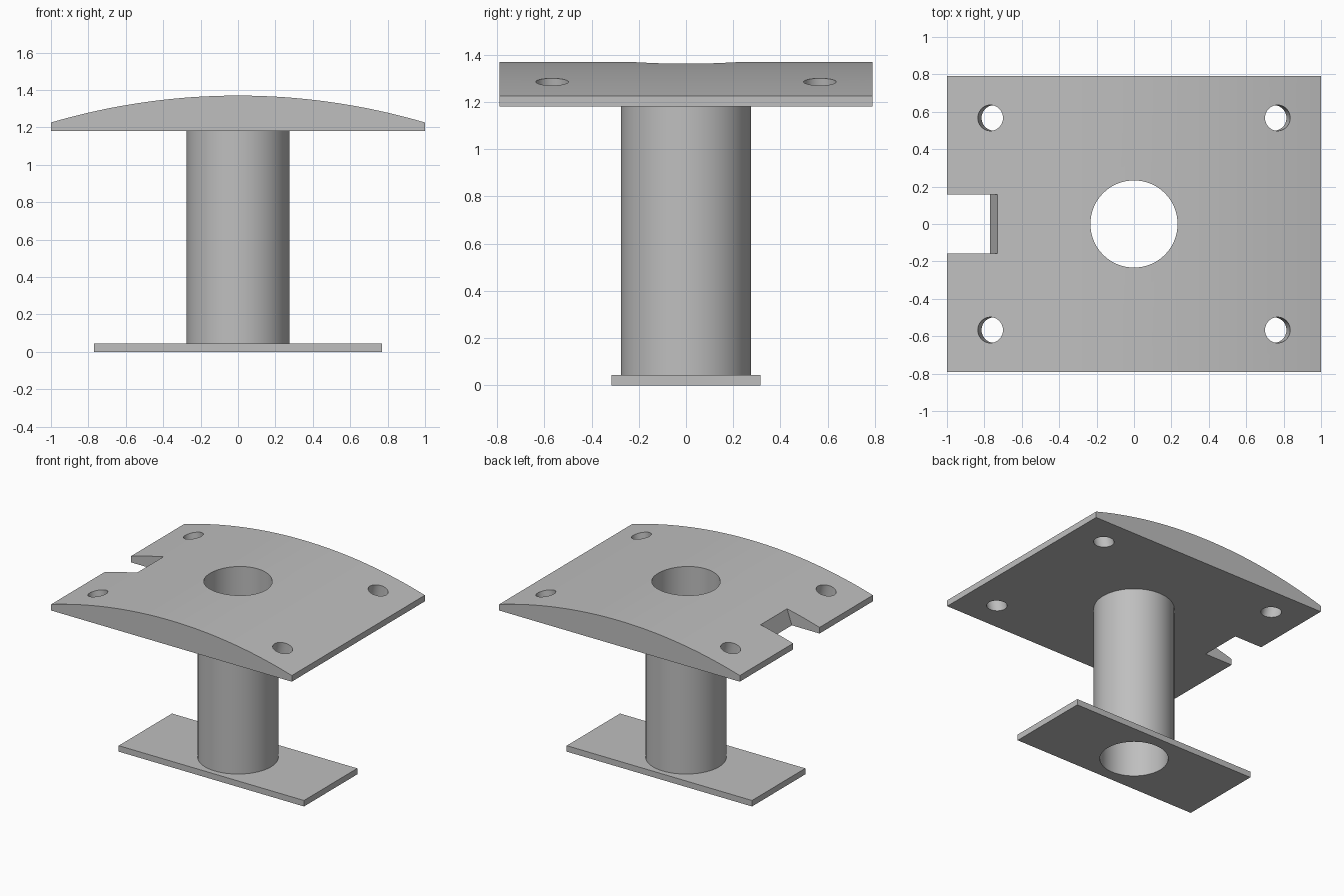
import bpy, bmesh, math
from mathutils import Matrix, Vector

cube = bpy.data.objects.get("Cube")
if cube:
    bpy.data.objects.remove(cube, do_unlink=True)

TOP_Z, EDGE_Z, CROWN_Z = 1.18, 1.226, 1.37
BASE_Z, BORE, TUBE = 0.045, 0.233, 0.275
RISE = CROWN_Z - EDGE_Z
ARC_R = (1 + RISE * RISE) / (2 * RISE)      # radius of the domed top

grey = bpy.data.materials.new("plain grey")
grey.use_nodes = True
colour = (0.52, 0.52, 0.52, 1)
grey.diffuse_color = colour
grey.node_tree.nodes["Principled BSDF"].inputs["Base Color"].default_value = colour


def make(name, bm):
    bmesh.ops.recalc_face_normals(bm, faces=bm.faces)
    mesh = bpy.data.meshes.new(name)
    bm.to_mesh(mesh)
    bm.free()
    mesh.materials.append(grey)
    obj = bpy.data.objects.new(name, mesh)
    bpy.context.collection.objects.link(obj)
    return obj


def prism(name, profile, half_depth):
    """Extrude an x-z outline along y."""
    bm = bmesh.new()
    face = bm.faces.new([bm.verts.new((x, -half_depth, z)) for x, z in profile])
    new = bmesh.ops.extrude_face_region(bm, geom=[face])["geom"]
    verts = [v for v in new if isinstance(v, bmesh.types.BMVert)]
    bmesh.ops.translate(bm, verts=verts, vec=(0, 2 * half_depth, 0))
    return make(name, bm)


def rod(name, radius, depth, matrix, sides=96):
    bm = bmesh.new()
    bmesh.ops.create_cone(bm, cap_ends=True, segments=sides, radius1=radius,
                          radius2=radius, depth=depth, matrix=matrix)
    return make(name, bm)


def activate(obj):
    bpy.ops.object.select_all(action="DESELECT")
    obj.select_set(True)
    bpy.context.view_layer.objects.active = obj


def cut(obj, cutters):
    activate(obj)
    for cutter in cutters:
        mod = obj.modifiers.new("cut", "BOOLEAN")
        mod.operation, mod.solver, mod.object = "DIFFERENCE", "EXACT", cutter
        bpy.ops.object.modifier_apply(modifier=mod.name)


def smooth(obj):
    activate(obj)
    bpy.ops.object.shade_smooth_by_angle(angle=math.radians(25))


def arc_z(x):
    return CROWN_Z - ARC_R + math.sqrt(ARC_R ** 2 - x * x)


# Domed top plate and flat base plate
steps = 48
arc = [(1 - 2 * i / steps, arc_z(1 - 2 * i / steps)) for i in range(steps + 1)]
top_plate = prism("top_plate", [(-1, TOP_Z), (1, TOP_Z)] + arc, 0.79)
base_plate = prism("base_plate", [(-0.77, 0), (0.77, 0), (0.77, BASE_Z), (-0.77, BASE_Z)], 0.316)

# Tubular column
column = rod("column", TUBE, TOP_Z - BASE_Z, Matrix.Translation((0, 0, (TOP_Z + BASE_Z) / 2)))

# Bore through every part
bore = rod("bore_cutter", BORE, 4, Matrix.Identity(4))

# Bolt holes square to the dome, one near each corner
holes = []
for sx in (-1, 1):
    for sy in (-1, 1):
        x = sx * 0.768
        tilt = Matrix.Rotation(math.asin(x / ARC_R), 4, "Y")
        place = Matrix.Translation((x, sy * 0.567, arc_z(x))) @ tilt
        holes.append(rod("hole_cutter", 0.069, 0.8, place, 48))

# Edge notch with a sloping inner wall
inner_top = arc_z(-0.73)
slope = 0.04 / (inner_top - TOP_Z)
notch = prism("notch_cutter", [(-1.2, TOP_Z - 0.1), (-0.77 - 0.1 * slope, TOP_Z - 0.1),
                               (-0.73 + 0.1 * slope, inner_top + 0.1),
                               (-1.2, inner_top + 0.1)], 0.157)

cut(top_plate, [bore, notch] + holes)
cut(base_plate, [bore])
cut(column, [bore])
for part in (top_plate, base_plate, column):
    smooth(part)
for helper in [bore, notch] + holes:
    bpy.data.objects.remove(helper, do_unlink=True)
